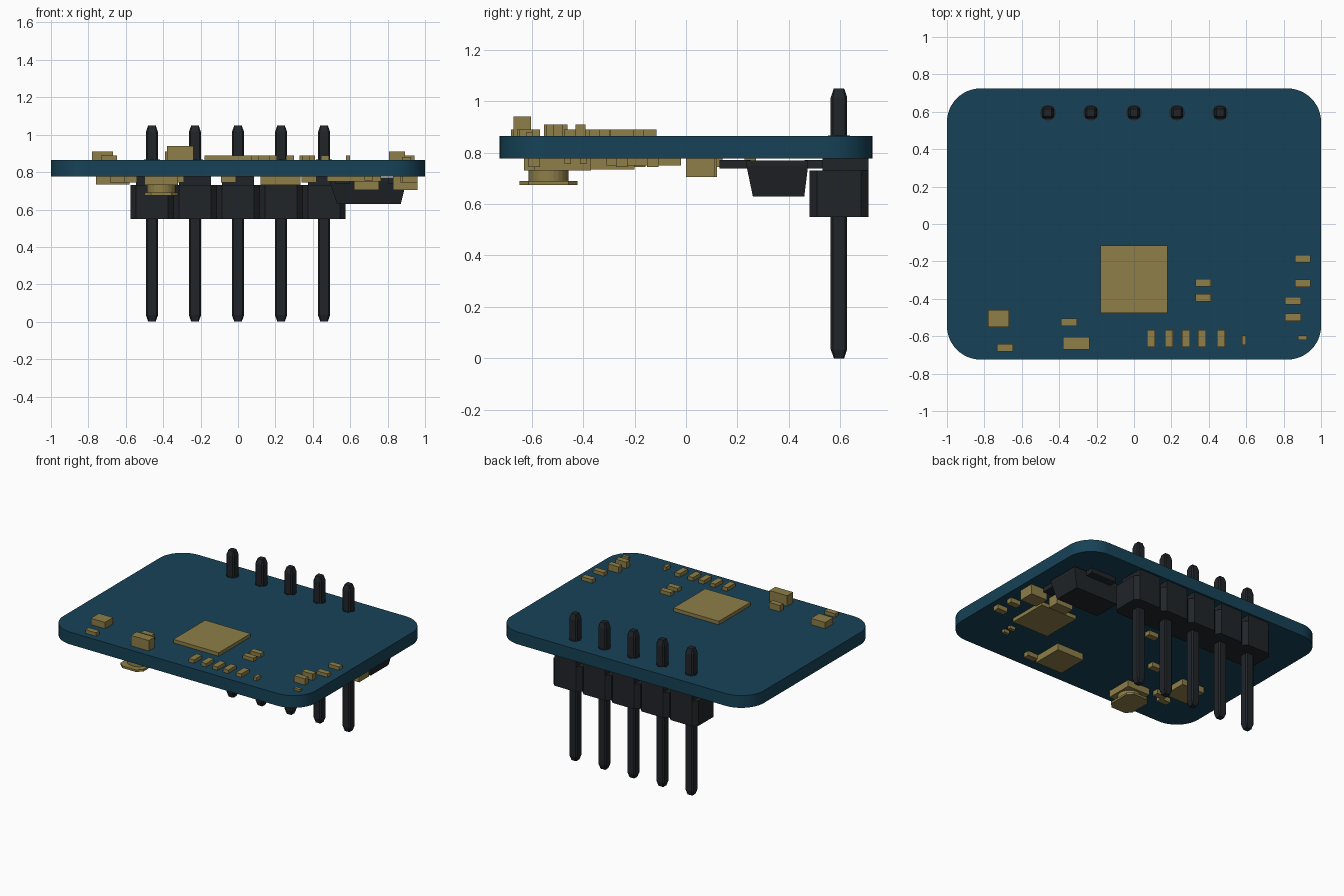
import bpy, bmesh, math

if "Cube" in bpy.data.objects:
    bpy.data.objects.remove(bpy.data.objects["Cube"])

def material(name, rgb):
    m = bpy.data.materials.new(name)
    m.diffuse_color = (*rgb, 1)
    m.use_nodes = True
    m.node_tree.nodes["Principled BSDF"].inputs["Base Color"].default_value = m.diffuse_color
    return m

BLUE = material("board_blue", (0.008, 0.055, 0.095))
GOLD = material("component_gold", (0.27, 0.21, 0.065))
BLACK = material("plastic_black", (0.015, 0.018, 0.022))

def loft(bm, rings):
    """Closed solid through rings of (x, y) points: [(points, z), ...]."""
    vs = [[bm.verts.new((x, y, z)) for x, y in pts] for pts, z in rings]
    n = len(vs[0])
    bm.faces.new(vs[0][::-1])
    bm.faces.new(vs[-1])
    for a, b in zip(vs, vs[1:]):
        for i in range(n):
            j = (i + 1) % n
            bm.faces.new((a[i], a[j], b[j], b[i]))

def rect(x0, x1, y0, y1):
    return [(x0, y0), (x1, y0), (x1, y1), (x0, y1)]

def cut_rect(cx, cy, w, d, c):
    """Rectangle with chamfered corners, half sizes w and d."""
    p = [(w - c, -d), (w, -d + c), (w, d - c), (w - c, d),
         (-w + c, d), (-w, d - c), (-w, -d + c), (-w + c, -d)]
    return [(cx + x, cy + y) for x, y in p]

def circle(cx, cy, r, n):
    return [(cx + r * math.cos(2 * math.pi * i / n), cy + r * math.sin(2 * math.pi * i / n)) for i in range(n)]

def make(name, solids, mat):
    bm = bmesh.new()
    for rings in solids:
        loft(bm, rings)
    me = bpy.data.meshes.new(name)
    bm.to_mesh(me)
    bm.free()
    me.materials.append(mat)
    ob = bpy.data.objects.new(name, me)
    bpy.context.collection.objects.link(ob)
    return ob

def box(x0, x1, y0, y1, z0, z1):
    r = rect(x0, x1, y0, y1)
    return [(r, z0), (r, z1)]

def pad(cx, cy, w, d, z0, z1):
    return box(cx - w / 2, cx + w / 2, cy - d / 2, cy + d / 2, z0, z1)

LOW, TOP = 0.777, 0.865

# Circuit board with rounded corners
R, outline = 0.18, []
for k, (sx, sy) in enumerate([(1, 1), (-1, 1), (-1, -1), (1, -1)]):
    for i in range(13):
        a = math.pi / 2 * (k + i / 12)
        outline.append((sx * (1 - R) + R * math.cos(a), sy * (0.725 - R) + R * math.sin(a)))
board = make("circuit_board", [[(outline, LOW), (outline, TOP)]], BLUE)
bpy.context.view_layer.objects.active = board
board.select_set(True)
bpy.ops.object.shade_smooth_by_angle()

# Pin header: housing segments, pins and the dark hole rims
PITCH, PY = 0.23, 0.595
xs = [PITCH * (i - 2) for i in range(5)]
housing, pins, rims = [], [], []
for x in xs:
    seg = cut_rect(x, PY, PITCH / 2, 0.115, 0.03)
    housing.append([(seg, 0.55), (seg, 0.73)])
    housing.append(box(x - 0.085, x + 0.085, 0.53, 0.71, 0.73, LOW))
    tip, shaft = cut_rect(x, PY, 0.02, 0.02, 0.003), cut_rect(x, PY, 0.032, 0.032, 0.009)
    pins.append([(tip, 0), (shaft, 0.035), (shaft, 1.015), (tip, 1.05)])
    ring = circle(x, PY, 0.042, 16)
    rims.append([(ring, TOP - 0.01), (ring, TOP + 0.002)])
make("header_housing", housing, BLACK)
make("header_pins", pins, BLACK)
make("pin_hole_rims", rims, BLACK)

# Regulator under the board: tapered body, back tab and three front leads
body = [(rect(0.53, 0.87, 0.26, 0.46), 0.63),
        (rect(0.49, 0.90, 0.235, 0.475), 0.75), (rect(0.49, 0.90, 0.235, 0.475), 0.77)]
make("regulator_body", [body], BLACK)
make("regulator_leads", [box(0.60, 0.80, 0.46, 0.53, 0.738, 0.772)] +
     [pad(x, 0.19, 0.075, 0.12, 0.738, 0.772) for x in (0.56, 0.70, 0.84)], BLACK)

# Main chip on top
make("main_chip", [box(-0.18, 0.18, -0.475, -0.115, TOP, 0.89)], GOLD)

# Small parts on top lying along x: centre x, centre y, top height
flat = [(0.37, -0.313, 0.89), (0.37, -0.394, 0.89), (0.902, -0.186, 0.89), (0.902, -0.317, 0.89),
        (0.85, -0.41, 0.91), (0.85, -0.498, 0.91), (-0.69, -0.661, 0.89), (-0.348, -0.525, 0.91)]
make("top_resistors", [pad(x, y, 0.085, 0.04, TOP, z) for x, y, z in flat], GOLD)

# Row of small parts on top lying along y
row = (0.091, 0.187, 0.278, 0.363, 0.466)
make("top_resistor_row", [pad(x, -0.613, 0.042, 0.09, TOP, 0.89) for x in row], GOLD)
make("top_tiny_parts", [pad(0.588, -0.622, 0.023, 0.05, TOP, 0.89),
                        pad(0.901, -0.608, 0.048, 0.023, TOP, 0.88)], GOLD)

# Taller capacitors on top
make("top_capacitors", [box(-0.78, -0.668, -0.552, -0.46, TOP, 0.91),
                        box(-0.38, -0.238, -0.67, -0.603, TOP, 0.94)], GOLD)

# Chips under the board
make("bottom_chips", [box(0.475, 0.765, -0.31, -0.02, 0.75, LOW),
                      box(0.12, 0.335, -0.59, -0.37, 0.73, LOW),
                      box(-0.76, -0.58, -0.38, -0.2, 0.735, LOW)], GOLD)

# Block capacitors under the board
make("bottom_capacitors", [box(0.83, 0.96, 0.0, 0.11, 0.705, LOW),
                           box(0.62, 0.755, 0.04, 0.12, 0.705, LOW)], GOLD)

# Antenna socket: base, round barrel and flange
SX, SY = -0.41, -0.535
make("socket_base", [pad(SX, SY, 0.18, 0.19, 0.73, LOW)], GOLD)
barrel = circle(SX, SY, 0.077, 24)
make("socket_barrel", [[(barrel, 0.69), (barrel, 0.735)]], GOLD)
flange = cut_rect(SX, SY, 0.09, 0.113, 0.035)
make("socket_flange", [[(flange, 0.675), (flange, 0.69)]], GOLD)

# Small parts under the board
small = [(0.91, -0.13), (0.92, -0.25), (-0.645, -0.47), (-0.58, -0.43), (-0.33, -0.18),
         (-0.05, 0.12), (-0.69, 0.25), (0.38, -0.59)]
make("bottom_resistors", [pad(x, y, 0.08, 0.045, 0.745, LOW) for x, y in small], GOLD)
make("bottom_tiny_parts", [pad(0.70, y, 0.045, 0.025, 0.755, LOW) for y in (-0.40, -0.46)], GOLD)
